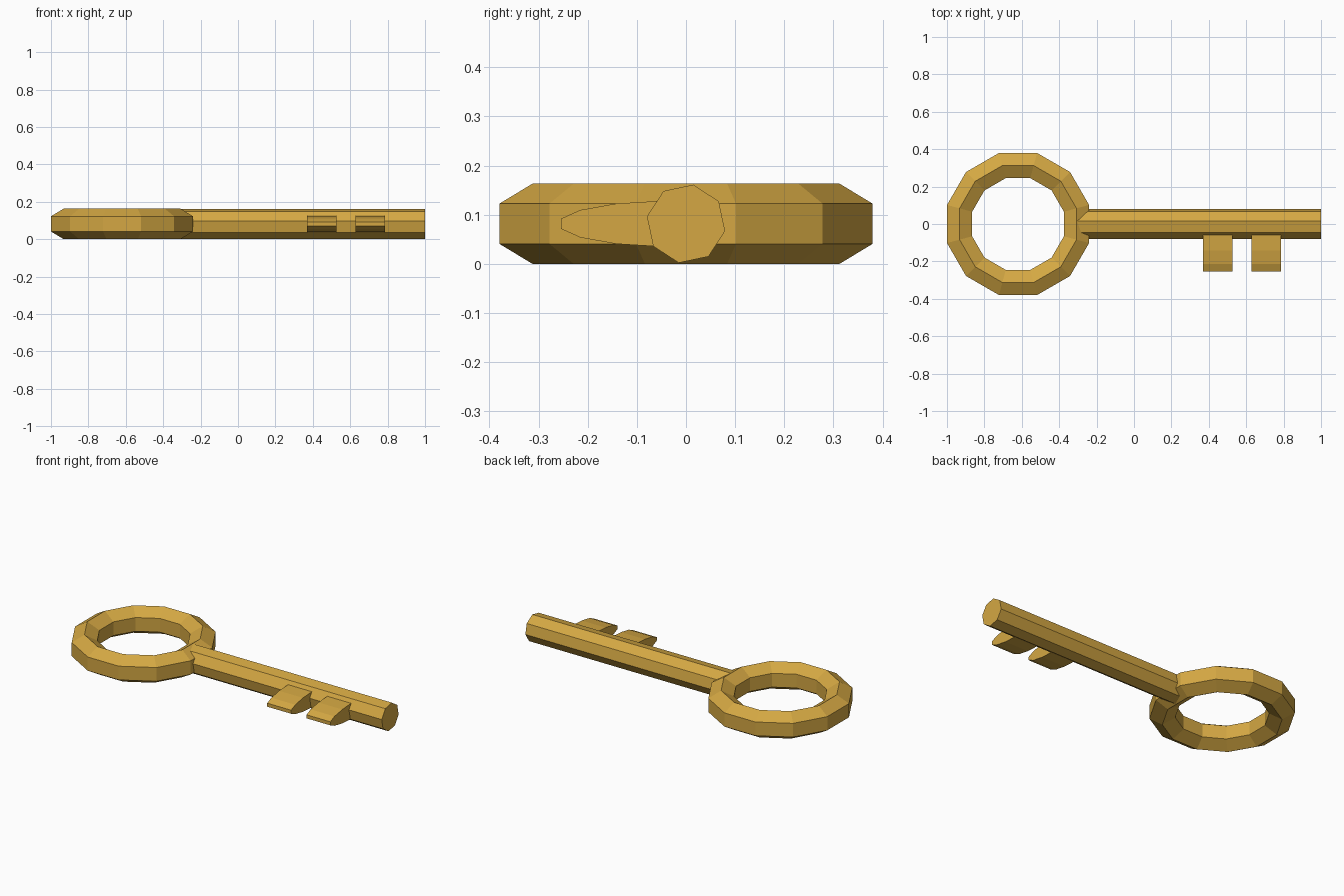
import bpy, bmesh, math

if "Cube" in bpy.data.objects:
    bpy.data.objects.remove(bpy.data.objects["Cube"])

gold = bpy.data.materials.new("antique_gold")
gold.diffuse_color = (0.66, 0.39, 0.056, 1)
gold.use_nodes = True
gold.node_tree.nodes["Principled BSDF"].inputs["Base Color"].default_value = gold.diffuse_color
MID = 0.0815  # height of the key's centre plane


def make_object(name, bm):
    bmesh.ops.recalc_face_normals(bm, faces=bm.faces)
    mesh = bpy.data.meshes.new(name)
    bm.to_mesh(mesh)
    bm.free()
    mesh.materials.append(gold)
    obj = bpy.data.objects.new(name, mesh)
    bpy.context.collection.objects.link(obj)
    return obj


def extrude_x(name, profile, x0, x1):
    """Prism along x from a closed (y, z) profile."""
    bm = bmesh.new()
    face = bm.faces.new([bm.verts.new((x0, y, z)) for y, z in profile])
    ext = bmesh.ops.extrude_face_region(bm, geom=[face], use_keep_orig=True)["geom"]
    moved = [v for v in ext if isinstance(v, bmesh.types.BMVert)]
    bmesh.ops.translate(bm, verts=moved, vec=(x1 - x0, 0, 0))
    return make_object(name, bm)


# Bow: 12-sided ring with a hexagonal cross-section
bm = bmesh.new()
SEG, SIDES = 12, 6
grid = []
for i in range(SEG):
    a = math.radians(15 + 30 * i)
    loop = []
    for j in range(SIDES):
        b = math.radians(30 + 60 * j)
        r = 0.3235 + 0.0805 * math.cos(b)
        loop.append(bm.verts.new((-0.62 + r * math.cos(a), r * math.sin(a),
                                  MID + 0.0815 * math.sin(b))))
    grid.append(loop)
for i in range(SEG):
    p, q = grid[i], grid[(i + 1) % SEG]
    for j in range(SIDES):
        k = (j + 1) % SIDES
        bm.faces.new((p[j], q[j], q[k], p[k]))
make_object("bow_ring", bm)

# Shaft: slightly twisted octagonal rod running into the ring
octagon = [(0.0808 * math.cos(math.radians(45 * k - 10.5)),
            MID + 0.0808 * math.sin(math.radians(45 * k - 10.5))) for k in range(8)]
extrude_x("shaft", octagon, -0.31, 1.0)

# Bit teeth: rounded wedges tapering away from the shaft
half = [(-0.03, 0.0465), (-0.06, 0.046), (-0.142, 0.041), (-0.215, 0.028), (-0.254, 0.0105)]
tooth = [(y, MID + h) for y, h in half] + [(y, MID - h) for y, h in reversed(half)]
for n, x in enumerate((0.37, 0.628)):
    extrude_x(f"bit_tooth_{n + 1}", tooth, x, x + 0.157)
